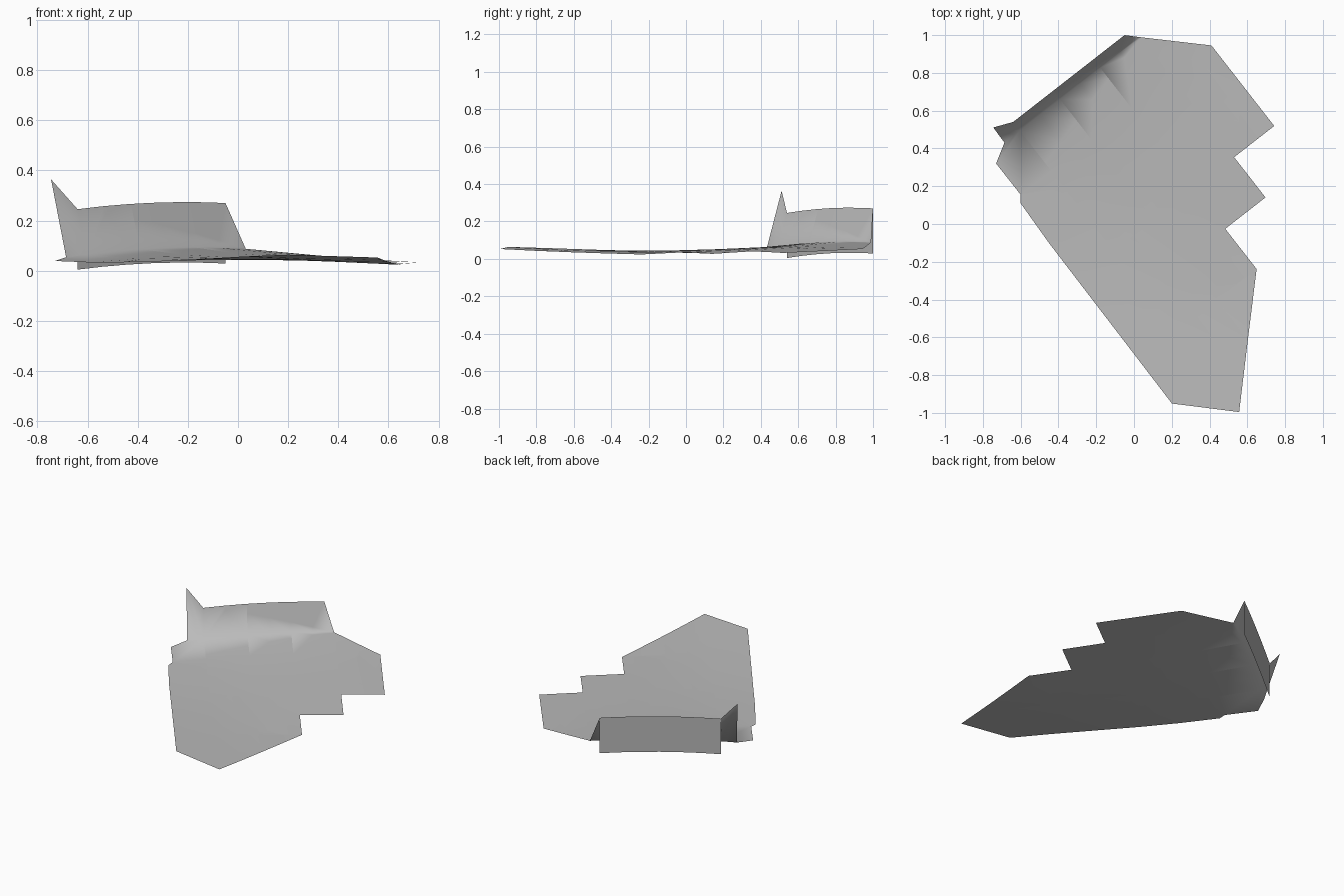
import bpy, bmesh, math
from mathutils import Vector

if "Cube" in bpy.data.objects:
    bpy.data.objects.remove(bpy.data.objects["Cube"])

# Local frame: s runs along the back edge, d runs inward from it
ORIGIN = Vector((-0.64, 0.54))
S_DIR = Vector((0.789, 0.615))
D_DIR = Vector((0.615, -0.789))
BEND = 0.058        # where the upturned lip meets the sheet
LIP_SLOPE = 3.1
STEP = 0.27         # size of the sawtooth steps

# Heights at s = -0.25, 0.4, 1.07 for several distances d
ROWS = [(0.058, (0.034, 0.092, 0.068)), (0.35, (0.029, 0.066, 0.052)),
        (0.87, (0.038, 0.046, 0.032)), (1.40, (0.057, 0.029, 0.005)),
        (1.95, (0.070, 0.030, 0.005))]


def arch(s, v):
    a, b, c = -0.25, 0.4, 1.07
    return (v[0] * (s - b) * (s - c) / ((a - b) * (a - c))
            + v[1] * (s - a) * (s - c) / ((b - a) * (b - c))
            + v[2] * (s - a) * (s - b) / ((c - a) * (c - b)))


def height(s, d):
    if d <= BEND:
        return arch(s, ROWS[0][1]) + LIP_SLOPE * (BEND - d)
    for (d0, v0), (d1, v1) in zip(ROWS, ROWS[1:]):
        if d <= d1 + 1e-4 or d1 == ROWS[-1][0]:
            t = (d - d0) / (d1 - d0)
            return arch(s, v0) * (1 - t) + arch(s, v1) * t


def place(s, d, z):
    p = ORIGIN + S_DIR * s + D_DIR * d
    return Vector((p.x, p.y, max(z, 0)))


grey = bpy.data.materials.new("plain grey")
grey.diffuse_color = (0.5, 0.5, 0.5, 1)
grey.use_nodes = True
grey.node_tree.nodes["Principled BSDF"].inputs["Base Color"].default_value = grey.diffuse_color


def finish(bm, name):
    me = bpy.data.meshes.new(name)
    bm.to_mesh(me)
    bm.free()
    me.materials.append(grey)
    for p in me.polygons:
        p.use_smooth = True
    ob = bpy.data.objects.new(name, me)
    bpy.context.collection.objects.link(ob)
    return ob


# Sheet: sawtooth outline, sliced into a grid, then lifted into shape
outline = [(0, 0), (0.748, 0), (0.805, BEND), (1.077, 0.326), (1.077, 0.597),
           (0.808, 0.597), (1.077, 0.866)]
for i in range(4):
    s = 0.808 - i * STEP
    d = 0.866 + i * STEP
    outline += [(s, d), (s, d + STEP)]
outline[-1] = (0.0, 1.678)
outline += [(0, 1.946), (-0.253, 1.692), (-0.244, 0.62), (-0.233, 0.364),
            (-0.205, 0.328), (-0.206, 0.118), (-0.103, BEND), (-0.101, -0.042)]

bm = bmesh.new()
bm.faces.new([bm.verts.new((s, d, 0)) for s, d in outline])
bmesh.ops.triangulate(bm, faces=bm.faces[:])


def slice_at(co, no):
    bmesh.ops.bisect_plane(bm, geom=bm.verts[:] + bm.edges[:] + bm.faces[:],
                           plane_co=co, plane_no=no, dist=1e-5)


for d in [BEND] + [0.326 + i * STEP for i in range(6)]:
    slice_at((0, d, 0), (0, 1, 0))
for i in range(9):
    slice_at((i * STEP / 2, 0, 0), (1, 0, 0))
bmesh.ops.dissolve_limit(bm, angle_limit=0.01, verts=[], edges=[
    e for e in bm.edges if not e.is_boundary
    and abs(e.verts[0].co.x - e.verts[1].co.x) > 1e-4
    and abs(e.verts[0].co.y - e.verts[1].co.y) > 1e-4])
for v in bm.verts:
    s, d = v.co.x, v.co.y
    v.co = place(s, d, height(s, d))
bm.normal_update()
for f in bm.faces:
    if f.normal.z < 0:
        f.normal_flip()
finish(bm, "sheet")

# Back flange: vertical strip hanging from the lip's top edge
bm = bmesh.new()
prev = None
for i in range(7):
    s = 0.748 * i / 6
    z = height(s, 0)
    pair = [bm.verts.new(place(s, 0, z)), bm.verts.new(place(s, 0, z - 0.241))]
    if prev:
        bm.faces.new((prev[0], prev[1], pair[1], pair[0]))
    prev = pair
bm.normal_update()
for f in bm.faces:
    if f.normal.y < 0:
        f.normal_flip()
finish(bm, "back_flange")
